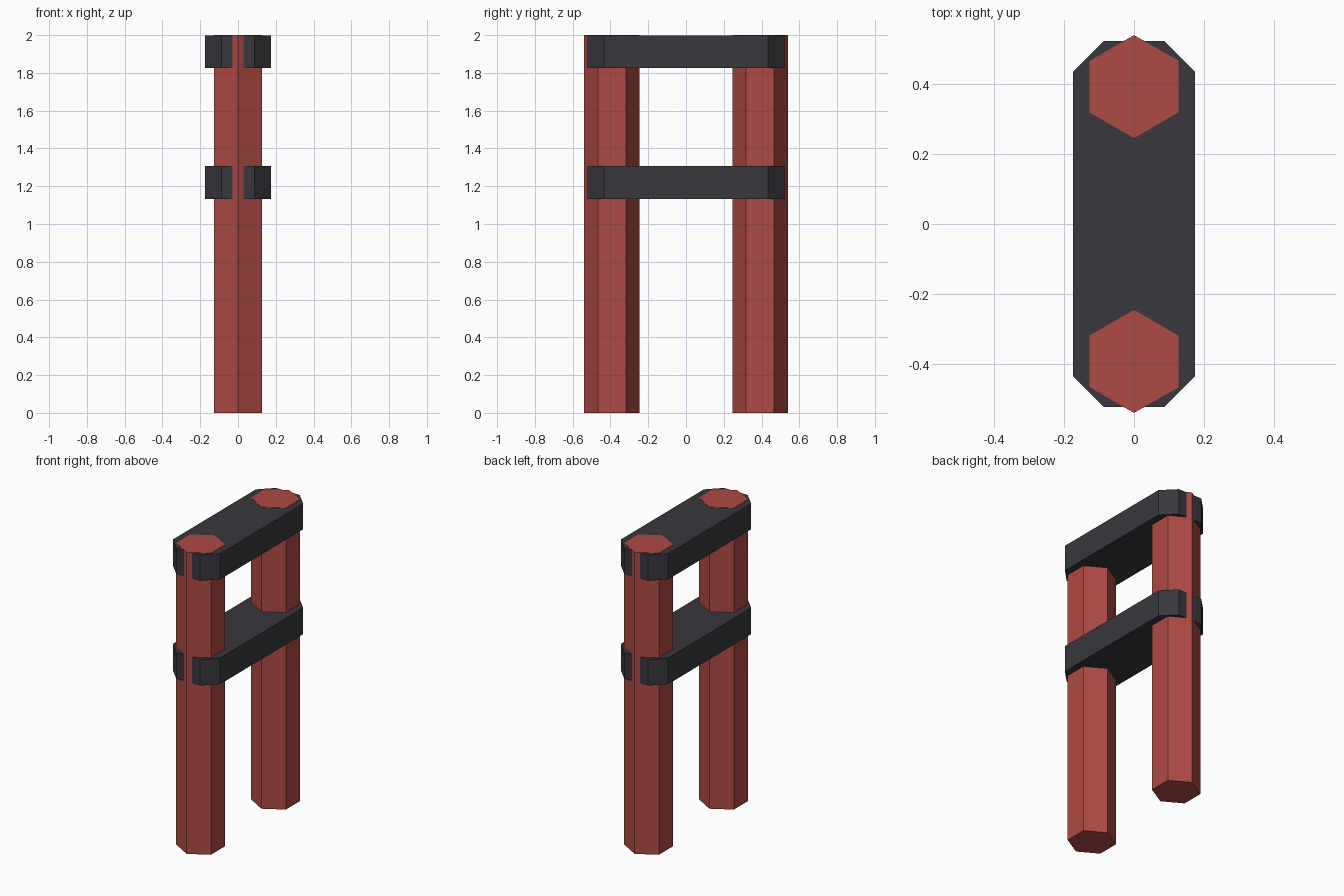
import bpy
import bmesh
import math

if "Cube" in bpy.data.objects:
    bpy.data.objects.remove(bpy.data.objects["Cube"])


def material(name, color):
    mat = bpy.data.materials.new(name)
    mat.diffuse_color = (*color, 1.0)
    mat.use_nodes = True
    mat.node_tree.nodes["Principled BSDF"].inputs["Base Color"].default_value = mat.diffuse_color
    return mat


def prism(name, outline, z0, z1, mat):
    """Extrude a flat outline upward from z0 to z1."""
    bm = bmesh.new()
    base = bm.faces.new([bm.verts.new((x, y, z0)) for x, y in outline])
    top = bmesh.ops.extrude_face_region(bm, geom=[base])["geom"]
    verts = [v for v in top if isinstance(v, bmesh.types.BMVert)]
    bmesh.ops.translate(bm, verts=verts, vec=(0, 0, z1 - z0))
    bmesh.ops.recalc_face_normals(bm, faces=bm.faces)
    mesh = bpy.data.meshes.new(name)
    bm.to_mesh(mesh)
    bm.free()
    mesh.materials.append(mat)
    obj = bpy.data.objects.new(name, mesh)
    bpy.context.collection.objects.link(obj)
    return obj


red = material("red", (0.42, 0.068, 0.058))
charcoal = material("charcoal", (0.040, 0.039, 0.047))

# Two hexagonal posts, each with a corner pointing outward along y
RADIUS, OFFSET = 0.147, 0.392
for name, side in (("front_post", -1), ("back_post", 1)):
    hexagon = [(RADIUS * math.sin(i * math.pi / 3),
                side * OFFSET + RADIUS * math.cos(i * math.pi / 3))
               for i in range(6)]
    prism(name, hexagon, 0.0, 2.0, red)

# Two crossbars with chamfered corners; the top one sits just below the post ends
W, L, C = 0.174, 0.522, 0.087
octagon = [(W, L - C), (W - C, L), (C - W, L), (-W, L - C),
           (-W, C - L), (C - W, -L), (W - C, -L), (W, C - L)]
prism("lower_crossbar", octagon, 1.132, 1.306, charcoal)
prism("upper_crossbar", octagon, 1.827, 1.998, charcoal)
